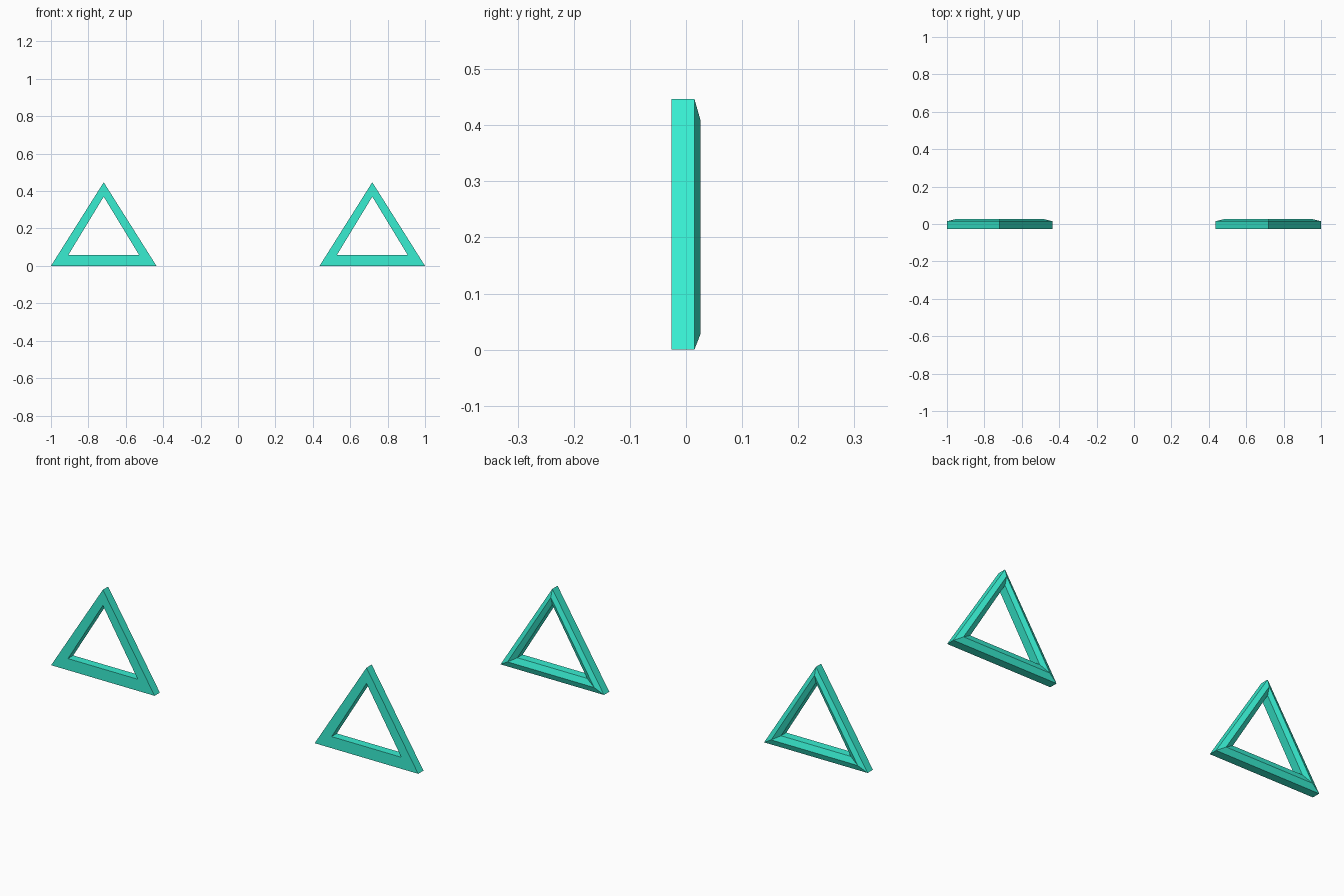
import bpy, bmesh

if "Cube" in bpy.data.objects:
    bpy.data.objects.remove(bpy.data.objects["Cube"])

mat = bpy.data.materials.new("turquoise")
mat.diffuse_color = (0.04, 0.85, 0.64, 1)
mat.use_nodes = True
mat.node_tree.nodes["Principled BSDF"].inputs["Base Color"].default_value = mat.diffuse_color

# Triangle outlines in x, z around the frame's own centre line
outer = [(-0.282, 0.0), (0.282, 0.0), (0.0, 0.447)]
inner = [(-0.19, 0.057), (0.19, 0.057), (0.0, 0.37)]

# Bar cross-section: (blend from outer to inner outline, y)
section = [(0, -0.026), (0, 0.015), (0.5, 0.026), (1, 0.015), (1, -0.026)]


def triangle_frame(name, cx):
    bm = bmesh.new()
    rings = []
    for (ox, oz), (ix, iz) in zip(outer, inner):
        rings.append([bm.verts.new((cx + ox + (ix - ox) * t, y, oz + (iz - oz) * t))
                      for t, y in section])
    n = len(section)
    for i in range(3):
        a, b = rings[i], rings[(i + 1) % 3]
        for j in range(n):
            k = (j + 1) % n
            bm.faces.new((a[j], b[j], b[k], a[k]))
    bmesh.ops.recalc_face_normals(bm, faces=bm.faces)
    mesh = bpy.data.meshes.new(name)
    bm.to_mesh(mesh)
    bm.free()
    mesh.materials.append(mat)
    obj = bpy.data.objects.new(name, mesh)
    bpy.context.collection.objects.link(obj)


# Matching left and right frames
triangle_frame("left_triangle_frame", -0.718)
triangle_frame("right_triangle_frame", 0.718)
